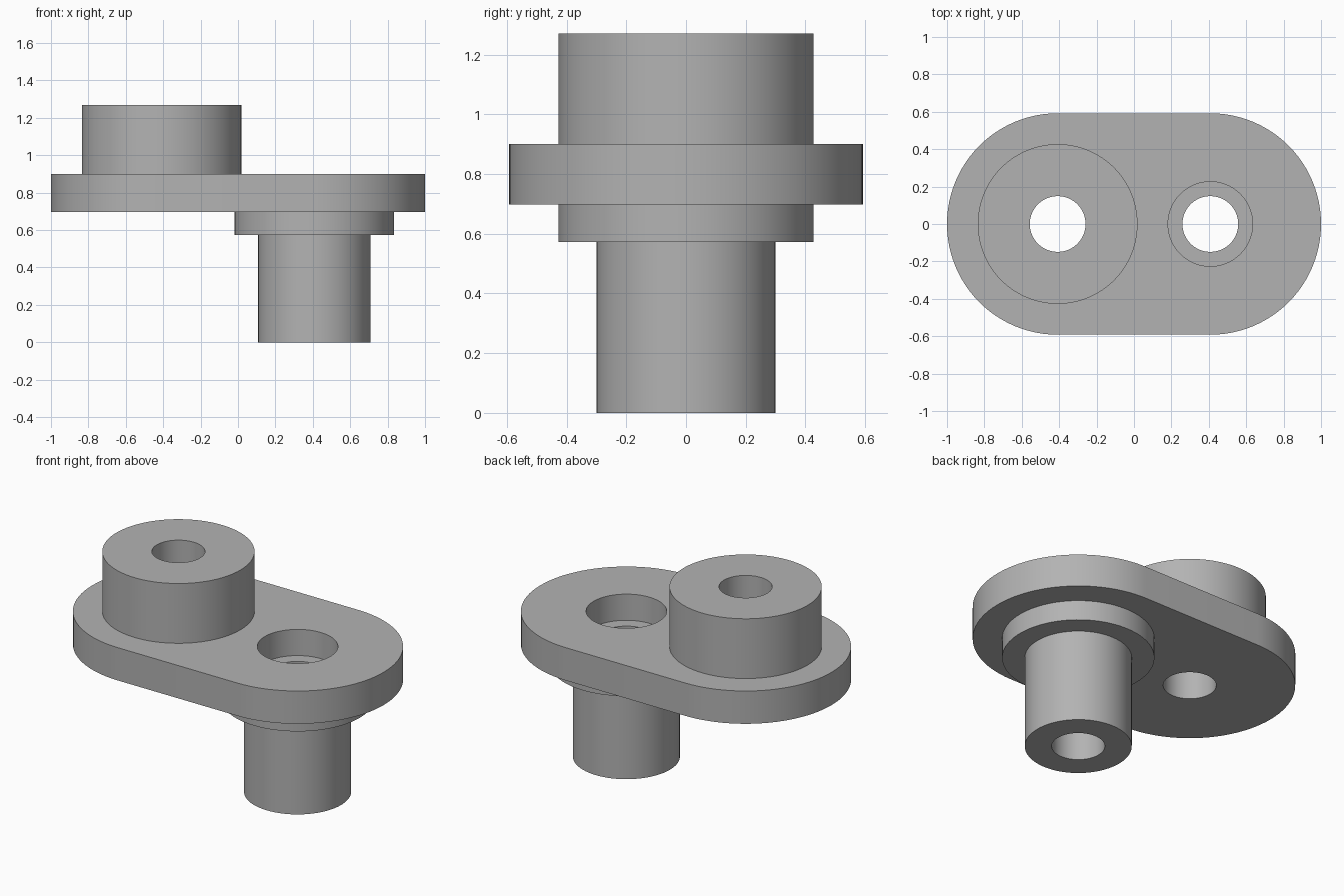
import bpy
import bmesh
import math

cube = bpy.data.objects.get("Cube")
if cube:
    bpy.data.objects.remove(cube, do_unlink=True)

SEGMENTS = 96
OFFSET = 0.408                       # distance of each axis from the centre
PLATE_BOTTOM, PLATE_TOP = 0.697, 0.9
INSIDE = 0.72                        # level hidden within the plate

grey = bpy.data.materials.new("plain_grey")
grey.use_nodes = True
colour = (0.45, 0.45, 0.45, 1)
grey.diffuse_color = colour
grey.node_tree.nodes["Principled BSDF"].inputs["Base Color"].default_value = colour


def prism(name, outline, bottom, top):
    """Extrude a closed outline straight up."""
    bm = bmesh.new()
    face = bm.faces.new([bm.verts.new((x, y, bottom)) for x, y in outline])
    result = bmesh.ops.extrude_face_region(bm, geom=[face])
    verts = [v for v in result["geom"] if isinstance(v, bmesh.types.BMVert)]
    bmesh.ops.translate(bm, verts=verts, vec=(0, 0, top - bottom))
    bmesh.ops.recalc_face_normals(bm, faces=bm.faces)
    mesh = bpy.data.meshes.new(name)
    bm.to_mesh(mesh)
    bm.free()
    mesh.materials.append(grey)
    obj = bpy.data.objects.new(name, mesh)
    bpy.context.collection.objects.link(obj)
    return obj


def arc(x, radius, start, sweep, count):
    return [(x + radius * math.cos(start + sweep * i / count),
             radius * math.sin(start + sweep * i / count)) for i in range(count + 1)]


def cylinder(name, x, radius, bottom, top):
    return prism(name, arc(x, radius, 0, math.tau, SEGMENTS)[:-1], bottom, top)


def combine(body, other, operation):
    """Apply a boolean and discard the second shape."""
    bpy.context.view_layer.objects.active = body
    mod = body.modifiers.new(operation.lower(), "BOOLEAN")
    mod.object, mod.operation, mod.solver = other, operation, "EXACT"
    bpy.ops.object.modifier_apply(modifier=mod.name)
    bpy.data.objects.remove(other, do_unlink=True)


# Round-ended link plate
radius = 1 - OFFSET
half = SEGMENTS // 2
outline = (arc(OFFSET, radius, -math.pi / 2, math.pi, half)
           + arc(-OFFSET, radius, math.pi / 2, math.pi, half))
link = prism("crank_link", outline, PLATE_BOTTOM, PLATE_TOP)

# Upper boss, lower collar and lower shaft
for name, x, r, bottom, top in (
        ("upper_boss", -OFFSET, 0.427, 0.8, 1.27),
        ("lower_collar", OFFSET, 0.427, 0.573, 0.8),
        ("lower_shaft", OFFSET, 0.3, 0, INSIDE)):
    combine(link, cylinder(name, x, r, bottom, top), "UNION")

# Through bores and the counterbore over the shaft
for name, x, r, bottom, top in (
        ("boss_bore", -OFFSET, 0.149, -1, 2),
        ("shaft_bore", OFFSET, 0.149, -1, 2),
        ("counterbore", OFFSET, 0.226, 0.738, 2)):
    combine(link, cylinder(name, x, r, bottom, top), "DIFFERENCE")

# Smooth walls with crisp rims
bpy.ops.object.select_all(action="DESELECT")
link.select_set(True)
bpy.context.view_layer.objects.active = link
bpy.ops.object.shade_smooth_by_angle(angle=math.radians(30))
